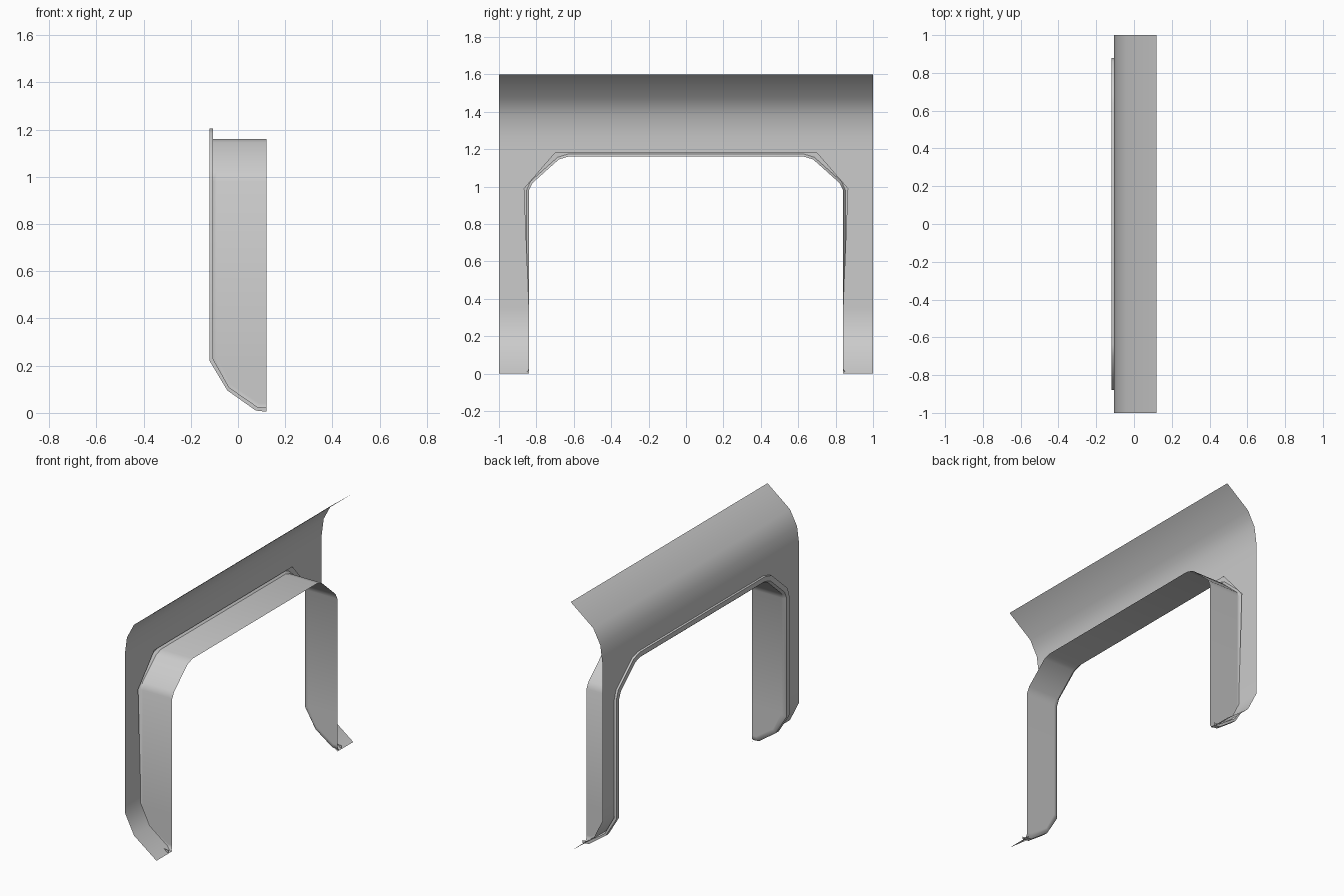
import bpy, bmesh, math
from mathutils import Vector

cube = bpy.data.objects.get("Cube")
if cube:
    bpy.data.objects.remove(cube, do_unlink=True)

grey = bpy.data.materials.new("plain grey")
grey.use_nodes = True
grey.diffuse_color = (0.6, 0.6, 0.6, 1)
grey.node_tree.nodes["Principled BSDF"].inputs["Base Color"].default_value = (0.6, 0.6, 0.6, 1)


def grid_object(name, rows, keep=lambda i, j: True, angle=40):
    """Bridge rows of points into a sheet of quads."""
    bm = bmesh.new()
    verts = [[bm.verts.new(p) for p in row] for row in rows]
    for i in range(len(rows) - 1):
        for j in range(len(rows[i]) - 1):
            if keep(i, j):
                bm.faces.new((verts[i][j], verts[i + 1][j],
                              verts[i + 1][j + 1], verts[i][j + 1]))
    bmesh.ops.remove_doubles(bm, verts=bm.verts, dist=0.0005)
    mesh = bpy.data.meshes.new(name)
    bm.to_mesh(mesh)
    bm.free()
    mesh.materials.append(grey)
    obj = bpy.data.objects.new(name, mesh)
    bpy.context.collection.objects.link(obj)
    bpy.ops.object.select_all(action='DESELECT')
    bpy.context.view_layer.objects.active = obj
    obj.select_set(True)
    bpy.ops.object.shade_smooth_by_angle(angle=math.radians(angle))
    return obj


# Curved outer panel: (x, z, half width of the opening)
profile = [(0.12, 0, 0.84), (-0.04, 0.12, 0.84), (-0.105, 0.25, 0.84),
           (-0.105, 0.35, 0.84), (-0.105, 0.99, 0.865), (-0.105, 1.18, 0.70),
           (-0.105, 1.27, 0.70), (-0.09, 1.38, 0.70), (-0.04, 1.475, 0.70),
           (0.12, 1.6, 0.70)]
opening_top = 5
grid_object("outer_panel",
            [[(x, y, z) for y in (-1, -h, h, 1)] for x, z, h in profile],
            lambda i, j: j != 1 or i >= opening_top)

# Arch lip: raised rim on the outside that folds into the deep inner flange
# Each station: y, outward direction (y, z), rim front (x, z), rim back (x, z)
depth = 0.12
leg = [((0.12, 0.005), (0.12, 0.04)), ((0.075, 0.01), (0.09, 0.04)),
       ((-0.045, 0.095), (-0.03, 0.12)), ((-0.12, 0.22), (-0.09, 0.235))]
stations = [(0.84, (1, 0), front, back) for front, back in leg]
for y, z, out in [(0.84, 0.98, (1, 0.1)), (0.82, 1.02, (1, 0.6)),
                  (0.68, 1.145, (0.5, 1)), (0.63, 1.16, (0.2, 1.1))]:
    stations.append((y, out, (-0.12, z), (-0.09, z)))


def lip_section(station, side):
    y, out, front, back = station
    front, back = Vector(front), Vector(back)
    middle = (front + back) / 2
    flange_end = Vector((depth, back.y))
    section = [(1, middle), (1, front), (0.3, front), (0, middle), (0, back), (0, flange_end)]
    return [(p.x, side * (y + 0.04 * a * out[0]), p.y + 0.04 * a * out[1])
            for a, p in section]


rows = [lip_section(s, -1) for s in stations]
rows += [lip_section(s, 1) for s in reversed(stations)]
grid_object("arch_lip_and_flange", rows)
